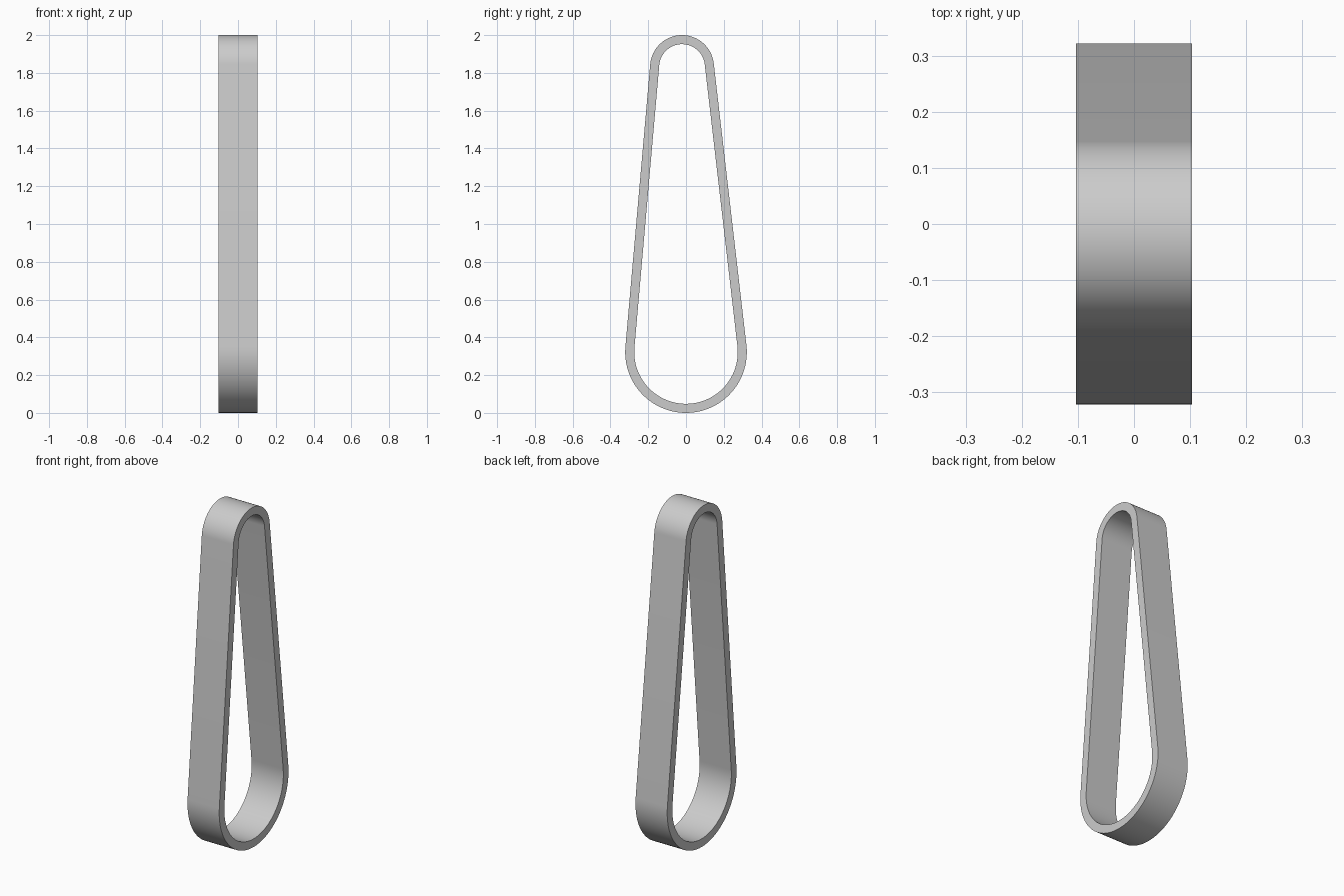
import bpy, bmesh, math
from mathutils import Vector

cube = bpy.data.objects.get("Cube")
if cube:
    bpy.data.objects.remove(cube)

# Two pulley circles that the band wraps around, in (y, z)
LOW, LOW_R = Vector((0.0, 0.322)), 0.322
HIGH, HIGH_R = Vector((-0.021, 1.831)), 0.169
THICK, HALF_WIDTH, STEPS = 0.048, 0.103, 48

grey = bpy.data.materials.new("grey")
grey.use_nodes = True
grey.diffuse_color = (0.6, 0.6, 0.6, 1)
grey.node_tree.nodes["Principled BSDF"].inputs["Base Color"].default_value = (0.6, 0.6, 0.6, 1)


def arc(center, radius, start, end):
    """Points on a circle, ends included."""
    angles = [start + (end - start) * i / STEPS for i in range(STEPS + 1)]
    return [center + radius * Vector((math.cos(a), math.sin(a))) for a in angles]


def belt_outline(inset):
    """Loop of two arcs joined by their outer tangents."""
    axis = HIGH - LOW
    heading = math.atan2(axis.y, axis.x)
    spread = math.acos((LOW_R - HIGH_R) / axis.length)
    right, left = heading - spread, heading + spread
    return (arc(HIGH, HIGH_R - inset, right, left)
            + arc(LOW, LOW_R - inset, left, right + 2 * math.pi))


# Band: outer and inner walls with flat rims
bm = bmesh.new()
rings = [[bm.verts.new((x, p.x, p.y)) for p in belt_outline(inset)]
         for x, inset in ((-HALF_WIDTH, 0), (HALF_WIDTH, 0),
                          (HALF_WIDTH, THICK), (-HALF_WIDTH, THICK))]
for r, ring in enumerate(rings):
    following = rings[(r + 1) % len(rings)]
    for i in range(len(ring)):
        j = (i + 1) % len(ring)
        bm.faces.new((ring[i], following[i], following[j], ring[j]))
bmesh.ops.recalc_face_normals(bm, faces=bm.faces)
mesh = bpy.data.meshes.new("band")
bm.to_mesh(mesh)
bm.free()
mesh.materials.append(grey)
band = bpy.data.objects.new("band", mesh)
bpy.context.collection.objects.link(band)

# Smooth walls, sharp rims
bpy.context.view_layer.objects.active = band
band.select_set(True)
bpy.ops.object.shade_smooth_by_angle(angle=math.radians(30))
